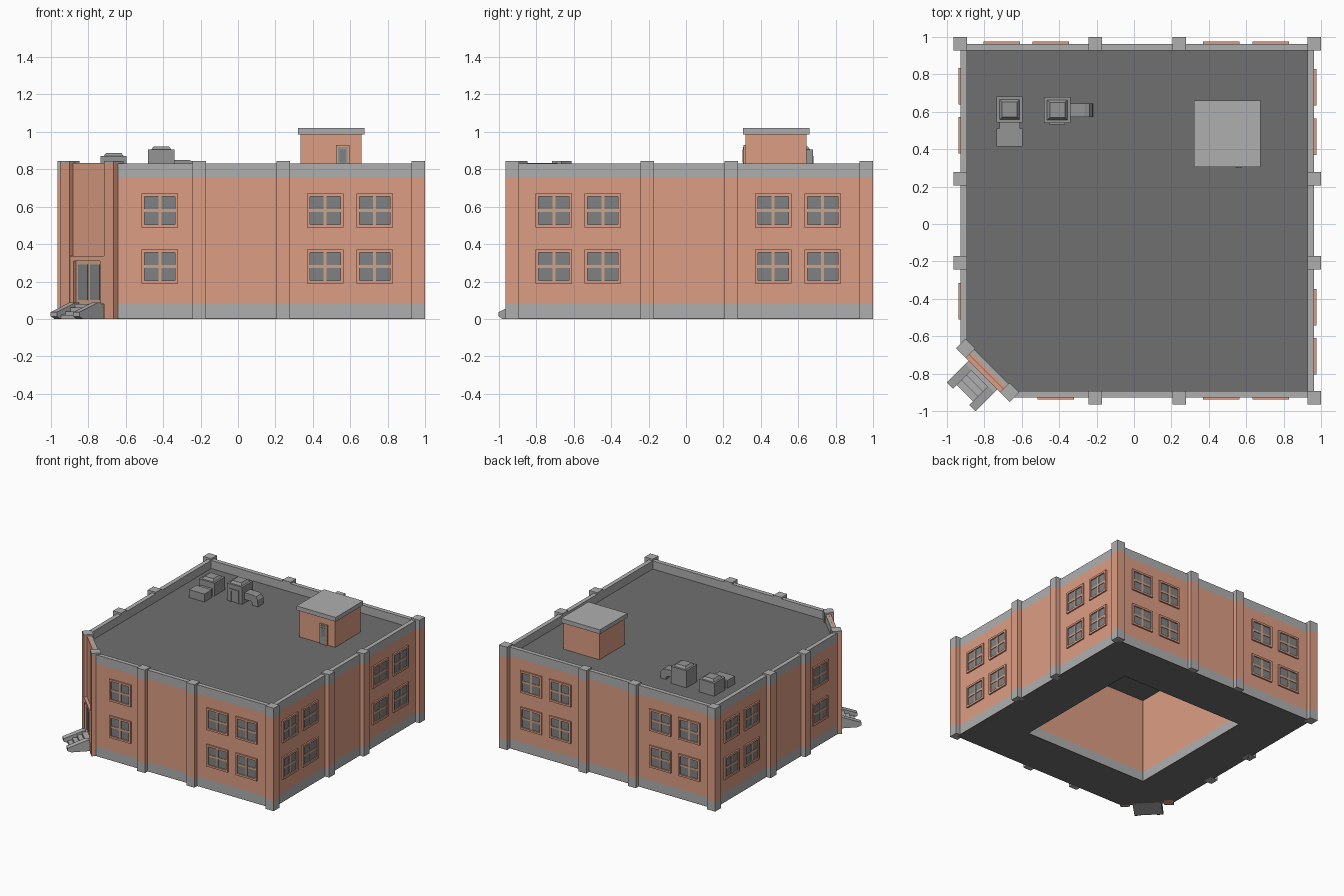
import bpy, bmesh
from math import radians
from mathutils import Matrix, Vector

if "Cube" in bpy.data.objects:
    bpy.data.objects.remove(bpy.data.objects["Cube"])


def material(name, rgb):
    m = bpy.data.materials.new(name)
    m.diffuse_color = (*rgb, 1)
    m.use_nodes = True
    m.node_tree.nodes["Principled BSDF"].inputs["Base Color"].default_value = m.diffuse_color
    return m


MATS = [material("stone", (0.43, 0.43, 0.43)), material("brick", (0.72, 0.34, 0.23)),
        material("dark_roof", (0.16, 0.16, 0.16)), material("glass", (0.21, 0.22, 0.23)),
        material("trim", (0.62, 0.36, 0.24)), material("metal", (0.3, 0.3, 0.3))]
STONE, BRICK, DARK, GLASS, TRIM, METAL = range(6)
C = 0.0175                      # building centre
MID = Matrix.Translation((C, C, 0))


def rot(a):
    return Matrix.Rotation(radians(a), 4, 'Z')


def loft(lower, upper, mat):
    """Closed solid between two matching loops."""
    n = len(lower)
    faces = [list(range(n))[::-1], list(range(n, 2 * n))]
    faces += [[i, (i + 1) % n, n + (i + 1) % n, n + i] for i in range(n)]
    return [*lower, *upper], faces, mat


def box(x0, x1, y0, y1, z0, z1, mat=STONE, inset=0):
    i = inset
    lo = [(x0, y0, z0), (x1, y0, z0), (x1, y1, z0), (x0, y1, z0)]
    hi = [(x0 + i, y0 + i, z1), (x1 - i, y0 + i, z1), (x1 - i, y1 - i, z1), (x0 + i, y1 - i, z1)]
    return loft(lo, hi, mat)


def prism(pts, z0, z1, mat):
    return loft([(x, y, z0) for x, y in pts], [(x, y, z1) for x, y in pts], mat)


def ring(outer, inner, z0, z1, mat):
    """Hollow wall between two matching outlines."""
    n = len(outer)
    v = [(x, y, z) for loop, z in ((outer, z0), (outer, z1), (inner, z1), (inner, z0)) for x, y in loop]
    f = [[k * n + i, k * n + (i + 1) % n, (k + 1) % 4 * n + (i + 1) % n, (k + 1) % 4 * n + i]
         for k in range(4) for i in range(n)]
    return v, f, mat


def part(name, solids, M=Matrix()):
    bm = bmesh.new()
    for verts, faces, mat in solids:
        vs = [bm.verts.new(M @ Vector(v)) for v in verts]
        for f in faces:
            bm.faces.new([vs[i] for i in f]).material_index = mat
    bmesh.ops.recalc_face_normals(bm, faces=bm.faces)
    me = bpy.data.meshes.new(name)
    bm.to_mesh(me)
    bm.free()
    for m in MATS:
        me.materials.append(m)
    ob = bpy.data.objects.new(name, me)
    bpy.context.collection.objects.link(ob)
    return ob


def outline(x0, y0, x1, y1, s):
    """Rectangle whose front left corner is cut along x + y = s."""
    return [(s - y0, y0), (x1, y0), (x1, y1), (x0, y1), (x0, s - x0)]


# main walls, parapet, roof and the hollow underside
outer = outline(C - .945, C - .945, C + .945, C + .945, -1.577)
inner = outline(C - .91, C - .91, C + .91, C + .91, -1.525)
shaft = outline(-.545, -.545, .58, .58, -1.088)
lining = outline(-.555, -.555, .59, .59, -1.108)
part("walls", [ring(outer, inner, .004, .08, STONE), ring(outer, inner, .08, .76, BRICK),
               ring(outer, inner, .76, .832, STONE)])
part("roof", [prism(inner, .70, .765, DARK)])
part("underside", [ring(outer, shaft, 0, .004, DARK)])
part("inner_lining", [ring(lining, shaft, .004, .08, STONE), ring(lining, shaft, .08, .7, BRICK)])


# pilasters
def pilaster(name, x, y, M, z_low=.08, z_high=.76):
    r = .0365
    b = (x - r, x + r, y - r, y + r)
    part(name, [box(*b, 0, z_low, STONE if z_low > .05 else BRICK),
                box(*b, z_low, z_high, BRICK), box(*b, z_high, .845)], M)


for k, side in enumerate(("front", "right", "back", "left")):
    M = MID @ rot(90 * k)
    for x in (-.225, .225):
        pilaster(side + "_pilaster", x, -.946, M)
    if k < 3:
        pilaster(side + "_corner_pilaster", .946, -.946, M)
ENTRY = rot(-45)
for x in (-.166, .166):
    pilaster("entry_pilaster", x, -1.1066, ENTRY, .01, .832)


# windows
def window(name, x, z, M):
    w, h, y = .0975, .09, -.945
    f = .016
    s = [box(x - w, x + w, y - .012, y + .005, z + e * (h - f / 2) - f / 2, z + e * (h - f / 2) + f / 2, BRICK)
         for e in (-1, 1)]
    s += [box(x + e * (w - f / 2) - f / 2, x + e * (w - f / 2) + f / 2, y - .012, y + .005,
              z - h + f, z + h - f, BRICK) for e in (-1, 1)]
    s += [box(x - w + f, x + w - f, y - .003, y + .004, z - h + f, z + h - f, GLASS),
          box(x - .008, x + .008, y - .008, y, z - h + f, z + h - f, TRIM),
          box(x - w + f, x + w - f, y - .007, y, z - .008, z + .008, TRIM)]
    part(name, s, M)


for k, (side, xs) in enumerate((("front", (-.435, .448, .713)),
                                ("right", (-.724, -.462, .448, .713)),
                                ("back", (-.713, -.448, .462, .724)),
                                ("left", (-.72, -.458, .43)))):
    for x in xs:
        for z in (.28, .58):
            window(side + "_window", x, z, MID @ rot(90 * k))

# entry on the cut corner: panel, surround and double door
part("entry_panel", [box(-.13, .13, -1.119, -1.1, 0, .833, BRICK)], ENTRY)
part("door_surround", [box(-.129, -.1, -1.143, -1.11, .08, .31, BRICK),
                       box(.1, .129, -1.143, -1.11, .08, .31, BRICK),
                       box(-.129, .129, -1.143, -1.11, .31, .336, BRICK)], ENTRY)
part("double_door", [box(-.1, .1, -1.126, -1.11, .08, .31, TRIM)]
     + [box(x - .036, x + .036, -1.129, -1.12, .1, .29, GLASS) for x in (-.045, .045)], ENTRY)

# entry steps with sloping side walls
part("steps", [box(-.108, .108, -1.17, -1.11, 0, .08)]
     + [box(-.062, .062, -1.17 - .036 * i, -1.17 - .036 * (i - 1), 0, .08 - .02 * i) for i in (1, 2, 3)], ENTRY)
rail = [(-1.14, 0), (-1.14, .088), (-1.165, .088), (-1.308, .036), (-1.308, .014), (-1.28, 0)]
for x0, x1 in ((-.108, -.062), (.062, .108)):
    part("step_side", [loft([(x0, y, z) for y, z in rail], [(x1, y, z) for y, z in rail], STONE)], ENTRY)

# rooftop hut
part("hut_walls", [box(.335, .66, .318, .645, .765, .985, BRICK)])
part("hut_roof", [box(.32, .675, .304, .66, .985, 1.02)])
part("hut_door", [box(.525, .595, .308, .32, .765, .93, TRIM),
                  box(.534, .586, .304, .31, .768, .92, METAL),
                  box(.542, .578, .302, .306, .835, .905, GLASS)])


# rooftop vents
def vent(name, x, y, top):
    r = .07
    part(name, [box(x - r, x + r, y - r, y + r, .765, top, METAL),
                box(x - .054, x + .054, y - .054, y + .054, top, top + .018, METAL, .014)])


vent("low_vent", -.665, .612, .87)
part("low_vent_duct", [box(-.72, -.61, .5, .55, .765, .822, METAL)])
part("low_vent_box", [box(-.735, -.595, .415, .51, .765, .83, METAL)])
vent("tall_vent", -.41, .61, .905)
part("tall_vent_hood", [box(-.452, -.438, .532, .545, .765, .87, METAL),
                        box(-.382, -.368, .532, .545, .765, .87, METAL),
                        box(-.438, -.382, .532, .545, .855, .87, METAL)])
elbow = [(-.345, .795), (-.345, .85), (-.265, .85), (-.238, .842), (-.222, .82), (-.22, .765), (-.27, .765),
         (-.272, .785), (-.285, .795)]
part("tall_vent_elbow", [loft([(x, .572, z) for x, z in elbow], [(x, .645, z) for x, z in elbow], METAL)])
